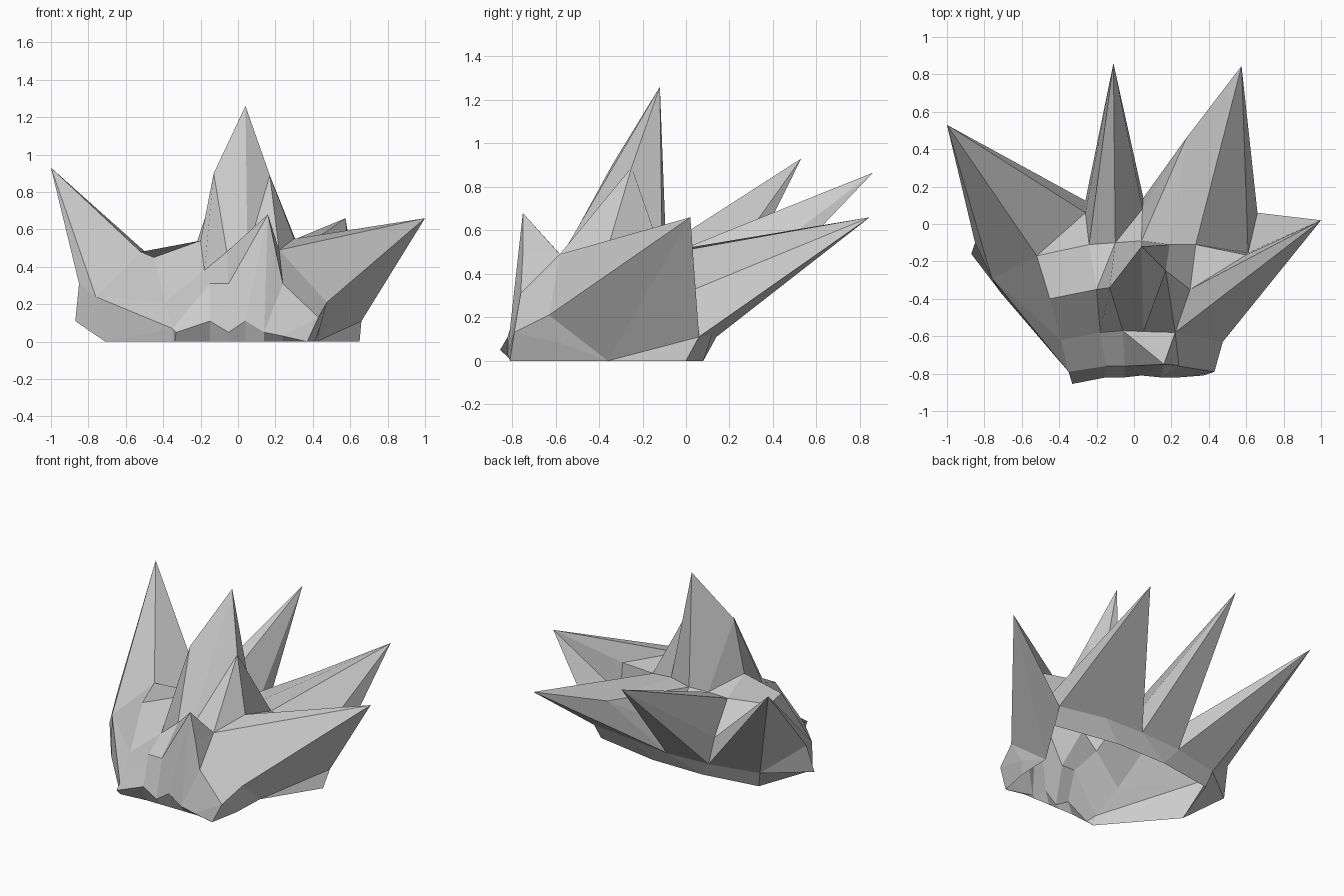
import bpy, bmesh
from mathutils import Vector

if "Cube" in bpy.data.objects:
    bpy.data.objects.remove(bpy.data.objects["Cube"])


def part(name, faces, core=None):
    """Flat-shaded welded shell; faces turn away from the core (default: own middle)."""
    bm = bmesh.new()
    for f in faces:
        bm.faces.new([bm.verts.new(p) for p in f])
    bmesh.ops.remove_doubles(bm, verts=bm.verts, dist=0.001)
    bm.normal_update()
    if core is None:
        core = sum((v.co for v in bm.verts), Vector()) / len(bm.verts)
    for f in bm.faces:
        if f.normal.dot(f.calc_center_median() - core) < 0:
            f.normal_flip()
    me = bpy.data.meshes.new(name)
    bm.to_mesh(me)
    bm.free()
    ob = bpy.data.objects.new(name, me)
    bpy.context.collection.objects.link(ob)
    return ob


def fan(base, tip, closed=False):
    """Triangles from a chain of base points to a tip."""
    ends = base[1:] + base[:1] if closed else base[1:]
    return [(a, b, tip) for a, b in zip(base, ends)]


def loft(r0, r1):
    """Quads between two rows of equal length."""
    return [(r0[i], r0[i + 1], r1[i + 1], r1[i]) for i in range(len(r0) - 1)]


inside = Vector((0, -.3, .1))

# spike tips
tip_left, tip_back = (-1, .53, .93), (-.11, .86, .865)
tip_rear, tip_right = (.575, .845, .66), (1, .02, .66)
tip_top, tip_front = (.04, -.12, 1.26), (.16, -.75, .68)

# floor edge, left front round the back to right front, and the band above it
floor = [(x, y, 0) for x, y in ((-.34, -.80), (-.71, -.37), (-.57, .02), (-.18, .08), (.20, .08),
                                (.65, 0), (.42, -.36), (.41, -.60), (.37, -.81))]
band = [(-.87, -.16, .11), (-.60, .05, .11), (-.26, .125, .11),
        (.05, .14, .11), (.33, .12, .12), (.66, .06, .11)]

# rows over the crown, from back to front
a1, a2, a3, a4, a5, a6, a7 = [(-.52, -.17, .48), (-.24, -.11, .47), (-.10, -.10, .48),
                              (.04, -.09, .48), (.19, -.11, .50), (.33, -.11, .49), (.60, -.165, .47)]
b1, b2, b3 = (-.45, -.40, .45), (-.20, -.35, .54), (.30, -.35, .55)
c1, c2, c3, c4, c5 = [(-.39, -.62, .21), (-.18, -.58, .38), (-.06, -.57, .48),
                      (.05, -.575, .48), (.22, -.58, .49)]
d0, d1, d2, d3, d4 = [(-.35, -.79, .07), (-.15, -.76, .31), (-.05, -.76, .31),
                      (.20, -.75, .49), (.24, -.76, .31)]
side_r, under_r, corner_r = (.475, -.63, .21), (.44, -.57, .08), (.43, -.79, .13)
side_l, back_l = (-.76, -.29, .24), (-.85, -.10, .31)
# low points between the spikes at the back
notch_l, notch_m, notch_r = (-.26, .06, .27), (.045, .08, .27), (.61, -.155, .25)
shoulder_l, shoulder_r = (-.13, -.34, .90), (.17, -.25, .89)
ridge = (.28, .46, .53)

# zigzag front fringe
z = [(-.33, -.855, .05), (-.15, -.82, .11), (-.05, -.82, .05),
     (.04, -.81, .11), (.14, -.82, .05), (.24, -.82, .03)]

part("lower_band", loft(floor[1:4], band[:3]) + loft(floor[3:6], band[3:]) + [
    (floor[3], band[2], band[3]),
    (floor[5], floor[6], band[5]),
    (floor[1], band[0], back_l, side_l)], inside)

part("left_spike", fan([back_l, side_l, a1, notch_l, band[2], band[1]], tip_left, True) + [
    (back_l, band[0], band[1])])

part("back_spike", fan([a2, a3, notch_m, band[3], band[2], notch_l], tip_back, True) + [
    (a3, a4, notch_m)])

part("rear_right_spike", fan([a6, notch_r, band[5], band[4]], tip_rear) + [
    (a5, a6, tip_rear, ridge),
    (a4, a5, ridge), (a4, ridge, notch_m),
    (ridge, band[3], notch_m),
    (ridge, tip_rear, band[3]), (tip_rear, band[4], band[3])])

part("right_spike", fan([notch_r, a7, b3, c5, side_r, floor[6], band[5], notch_r], tip_right) + [
    (a6, a7, b3),
    (a6, a7, notch_r),
    (c5, d4, corner_r, side_r),
    (side_r, under_r, floor[6]),
    (under_r, floor[7], floor[6]),
    (side_r, corner_r, under_r),
    (corner_r, floor[8], floor[7], under_r)])

part("top_spike", [
    (shoulder_l, tip_top, a4, a3),
    (shoulder_l, a3, b2),
    (shoulder_l, b2, c2, c3),
    (tip_top, shoulder_l, c3, c4),
    (tip_top, c4, shoulder_r),
    (c4, c5, shoulder_r),
    (shoulder_r, c5, b3),
    (tip_top, shoulder_r, a5),
    (shoulder_r, b3, a6, a5),
    (tip_top, a5, a4)])

part("left_crown", loft([a1, a2], [b1, b2]) + loft([b1, b2], [c1, c2]) + [
    (a1, a2, notch_l),
    (a2, a3, b2),
    (c1, c2, d1, d0),
    (side_l, a1, b1, c1),
    (side_l, c1, d0),
    (d0, floor[1], side_l),
    (d0, floor[0], floor[1])], inside)

part("front_spike", fan([d2, c3, c4, c5, d3], tip_front) + [
    (d2, tip_front, z[3], z[2]),
    (tip_front, z[3], z[4]),
    (tip_front, z[4], d4, d3),
    (c5, d3, d4)], Vector((.1, -.6, .3)))

part("fringe", [
    (c2, c3, d2, d1),
    (d0, d1, z[1], z[0]),
    (d0, z[0], floor[0]),
    (d1, d2, z[2], z[1]),
    (d4, z[4], z[5]),
    (d4, z[5], corner_r),
    (z[5], floor[8], corner_r)], inside)

# underside lip from the zigzag back to the floor edge
lip = [floor[0]] + [(p[0], -.78, 0) for p in z[1:]]
part("fringe_lip", loft(z, lip) + [(z[5], lip[5], floor[8])], Vector((0, -.8, .4)))
